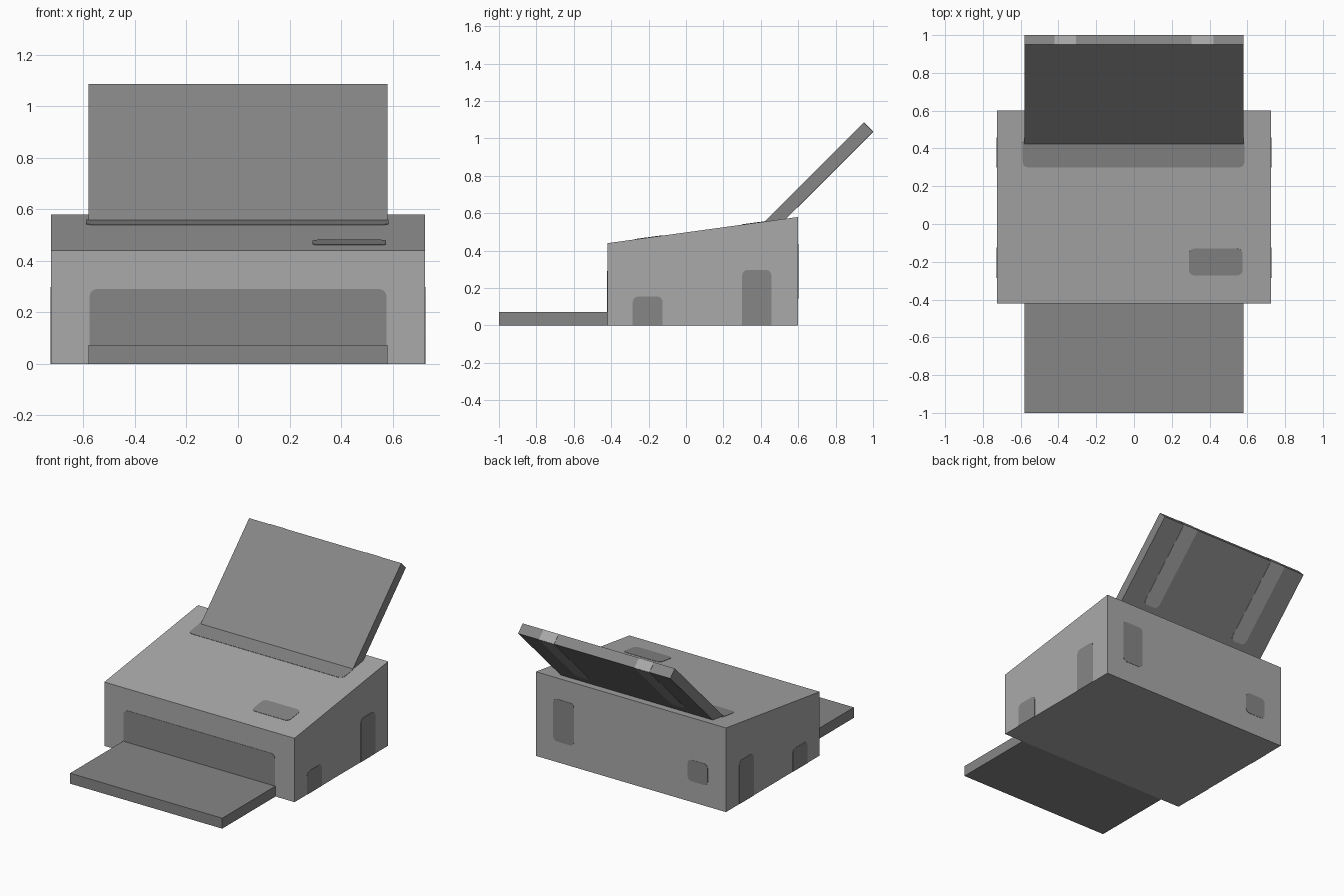
import bpy, bmesh, math
from mathutils import Vector

if "Cube" in bpy.data.objects:
    bpy.data.objects.remove(bpy.data.objects["Cube"])


def material(name, value):
    m = bpy.data.materials.new(name)
    m.diffuse_color = (value, value, value, 1)
    m.use_nodes = True
    m.node_tree.nodes["Principled BSDF"].inputs["Base Color"].default_value = m.diffuse_color
    return m


LIGHT = material("light grey", 0.40)
DARK = material("dark grey", 0.24)


def prism(name, ring, depth, mat):
    """Extrude a closed ring of points along the depth vector."""
    bm = bmesh.new()
    face = bm.faces.new([bm.verts.new(p) for p in ring])
    new = bmesh.ops.extrude_face_region(bm, geom=[face])["geom"]
    moved = [g for g in new if isinstance(g, bmesh.types.BMVert)]
    bmesh.ops.translate(bm, verts=moved, vec=depth)
    bmesh.ops.recalc_face_normals(bm, faces=bm.faces[:])
    mesh = bpy.data.meshes.new(name)
    bm.to_mesh(mesh)
    bm.free()
    mesh.materials.append(mat)
    ob = bpy.data.objects.new(name, mesh)
    bpy.context.collection.objects.link(ob)
    return ob


def side_profile(name, half_width, points, mat):
    ring = [Vector((-half_width, y, z)) for y, z in points]
    return prism(name, ring, Vector((2 * half_width, 0, 0)), mat)


def plate(name, origin, u, v, n, rect, mat, r_low=0.0, r_high=0.0):
    """Thin rounded panel; rect = (u0, u1, v0, v1) on the plane at origin."""
    o, u, v, n = (Vector(a) for a in (origin, u, v, n))
    u0, u1, v0, v1 = rect
    ring = []
    corners = ((u1, v0, -1, 1, r_low, 270), (u1, v1, -1, -1, r_high, 0),
               (u0, v1, 1, -1, r_high, 90), (u0, v0, 1, 1, r_low, 180))
    for cu, cv, su, sv, r, start in corners:
        for i in range(5 if r else 1):
            a = math.radians(start + i * 22.5)
            pu = cu + su * r + (r * math.cos(a) if r else 0)
            pv = cv + sv * r + (r * math.sin(a) if r else 0)
            ring.append(o + u * pu + v * pv - n * 0.002)
    return prism(name, ring, n * 0.004, mat)


X, Y, Z = (1, 0, 0), (0, 1, 0), (0, 0, 1)
F, B, W = -0.42, 0.60, 0.725      # body front, back, half width

# Main solids
side_profile("printer_body", W, [(F, 0), (B, 0), (B, 0.58), (F, 0.44)], LIGHT)
side_profile("output_tray", 0.58, [(-1, 0), (F, 0), (F, 0.072), (-1, 0.072)], DARK)
side_profile("paper_support", 0.58,
             [(0.42, 0.555), (0.536, 0.571), (1.0, 1.035), (0.95, 1.085)], DARK)

# Front opening
plate("output_slot", (0, F, 0), X, Z, (0, -1, 0),
      (-0.577, 0.577, 0.05, 0.29), DARK, 0.03, 0.03)

# Sloping top: feed slot and control panel
slope = Vector((0, B - F, 0.14)).normalized()
up = Vector((0, -slope.z, slope.y))
k = 1 / slope.y
for name, x0, x1, y0, y1 in (("feed_slot", -0.59, 0.585, 0.30, 0.455),
                             ("control_panel", 0.29, 0.575, -0.272, -0.13)):
    plate(name, (0, F, 0.44), X, slope, up,
          (x0, x1, (y0 - F) * k, (y1 - F) * k), DARK, 0.03, 0.03)

# Side panels, both sides
for side, s in (("left", -1), ("right", 1)):
    plate(side + "_front_panel", (s * W, 0, 0), Y, Z, (s, 0, 0),
          (-0.285, -0.125, 0, 0.155), DARK, 0, 0.03)
    plate(side + "_rear_panel", (s * W, 0, 0), Y, Z, (s, 0, 0),
          (0.30, 0.457, 0, 0.297), DARK, 0, 0.03)

# Back panels
plate("back_tall_panel", (0, B, 0), X, Z, Y, (0.433, 0.593, 0.143, 0.435), DARK, 0.03, 0.03)
plate("back_small_panel", (0, B, 0), X, Z, Y, (-0.587, -0.433, 0.143, 0.29), DARK, 0.03, 0.03)

# Light ribs on the underside and top edge of the paper support
q = math.sqrt(0.5)
for side, x0, x1 in (("left", -0.422, -0.308), ("right", 0.305, 0.42)):
    plate(side + "_support_rib", (0, 0.536, 0.571), X, (0, q, q), (0, q, -q),
          (x0, x1, 0.085, 0.656), LIGHT, 0.03, 0)
    plate(side + "_support_rib_end", (0, 1.0, 1.035), X, (0, -q, q), (0, q, q),
          (x0, x1, 0, 0.0707), LIGHT)
